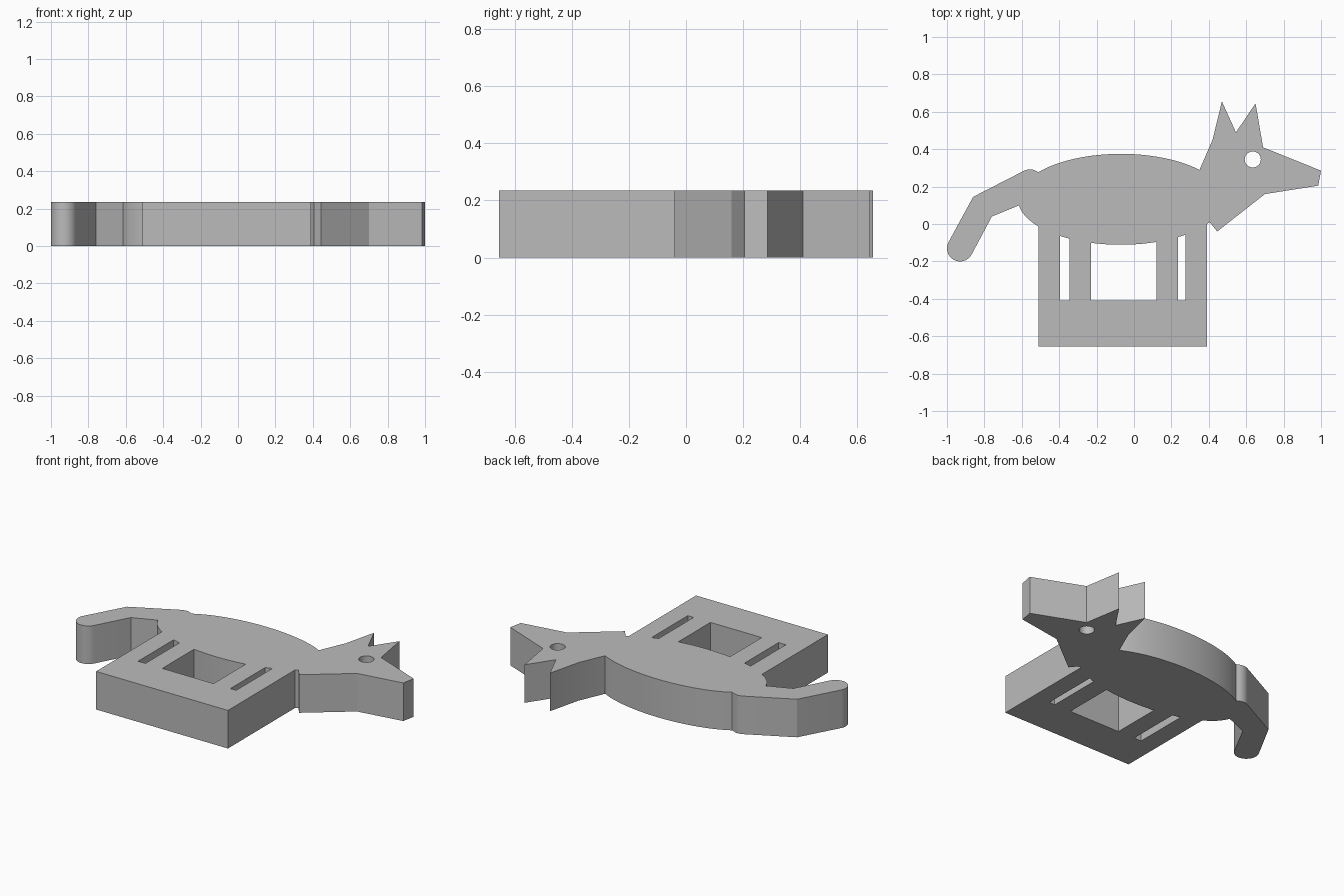
import bpy
import bmesh
from math import sin, cos, radians, degrees, acos

THICKNESS = 0.235
BODY = (-0.07, 0.132, 0.55, 0.243)   # body ellipse: centre x, y and radii

cube = bpy.data.objects.get("Cube")
if cube:
    bpy.data.objects.remove(cube)


def arc(cx, cy, rx, ry, start, end, steps):
    """Points along an elliptical arc, angles in degrees."""
    angles = [radians(start + (end - start) * i / steps) for i in range(steps + 1)]
    return [(cx + rx * cos(a), cy + ry * sin(a)) for a in angles]


def body_arc(x0, x1, side, steps):
    """Part of the body ellipse between two x values; side 1 is the back, -1 the belly."""
    a0, a1 = (side * degrees(acos((x - BODY[0]) / BODY[2])) for x in (x0, x1))
    return arc(*BODY, a0, a1, steps)


def leg_gap(x0, x1, steps):
    """Opening between legs, closed by the belly curve on top."""
    return [(x0, -0.41), (x1, -0.41)] + body_arc(x1, x0, -1, steps)


# Outline, going counter-clockwise from the base
base = [(-0.51, -0.655), (0.39, -0.655)]
head = [(0.39, 0.0), (0.405, 0.01), (0.445, -0.04), (0.70, 0.16), (0.985, 0.205),
        (1.0, 0.285), (0.69, 0.41), (0.65, 0.645), (0.545, 0.49), (0.47, 0.655),
        (0.42, 0.45)]
back = body_arc(0.35, -0.51, 1, 28)
tail_root = arc(-0.557, 0.222, 0.07, 0.07, 55, 117, 6)
tail_tip = arc(-0.93, -0.13, 0.07, 0.07, 151, 331, 18)
tail = tail_root + [(-0.86, 0.145)] + tail_tip + [(-0.76, 0.04)]
rump = body_arc(-0.615, -0.51, -1, 8)
outline = base + head + back + tail + rump

# Openings
eye = arc(0.635, 0.345, 0.043, 0.043, 0, 360, 32)[:-1]
gaps = [leg_gap(-0.395, -0.345, 3), leg_gap(-0.23, 0.12, 12), leg_gap(0.235, 0.275, 3)]

# Fill the flat shape and extrude it
bm = bmesh.new()
for loop in [outline, eye] + gaps:
    verts = [bm.verts.new((x, y, 0)) for x, y in loop]
    for i, v in enumerate(verts):
        bm.edges.new((verts[i - 1], v))
bmesh.ops.triangle_fill(bm, use_beauty=True, use_dissolve=False, edges=bm.edges[:],
                        normal=(0, 0, 1))
result = bmesh.ops.extrude_face_region(bm, geom=bm.faces[:], use_keep_orig=True)
top = [g for g in result["geom"] if isinstance(g, bmesh.types.BMVert)]
bmesh.ops.translate(bm, verts=top, vec=(0, 0, THICKNESS))
bmesh.ops.recalc_face_normals(bm, faces=bm.faces[:])

mesh = bpy.data.meshes.new("dog_cutout")
bm.to_mesh(mesh)
bm.free()
dog = bpy.data.objects.new("dog_cutout", mesh)
bpy.context.collection.objects.link(dog)

# Plain grey finish
grey = bpy.data.materials.new("plain_grey")
grey.use_nodes = True
grey.diffuse_color = (0.5, 0.5, 0.5, 1)
shader = next(n for n in grey.node_tree.nodes if n.type == "BSDF_PRINCIPLED")
shader.inputs["Base Color"].default_value = grey.diffuse_color
mesh.materials.append(grey)

# Smooth the curved walls, keep the corners sharp
bpy.ops.object.select_all(action="DESELECT")
dog.select_set(True)
bpy.context.view_layer.objects.active = dog
bpy.ops.object.shade_smooth_by_angle(angle=radians(25))
